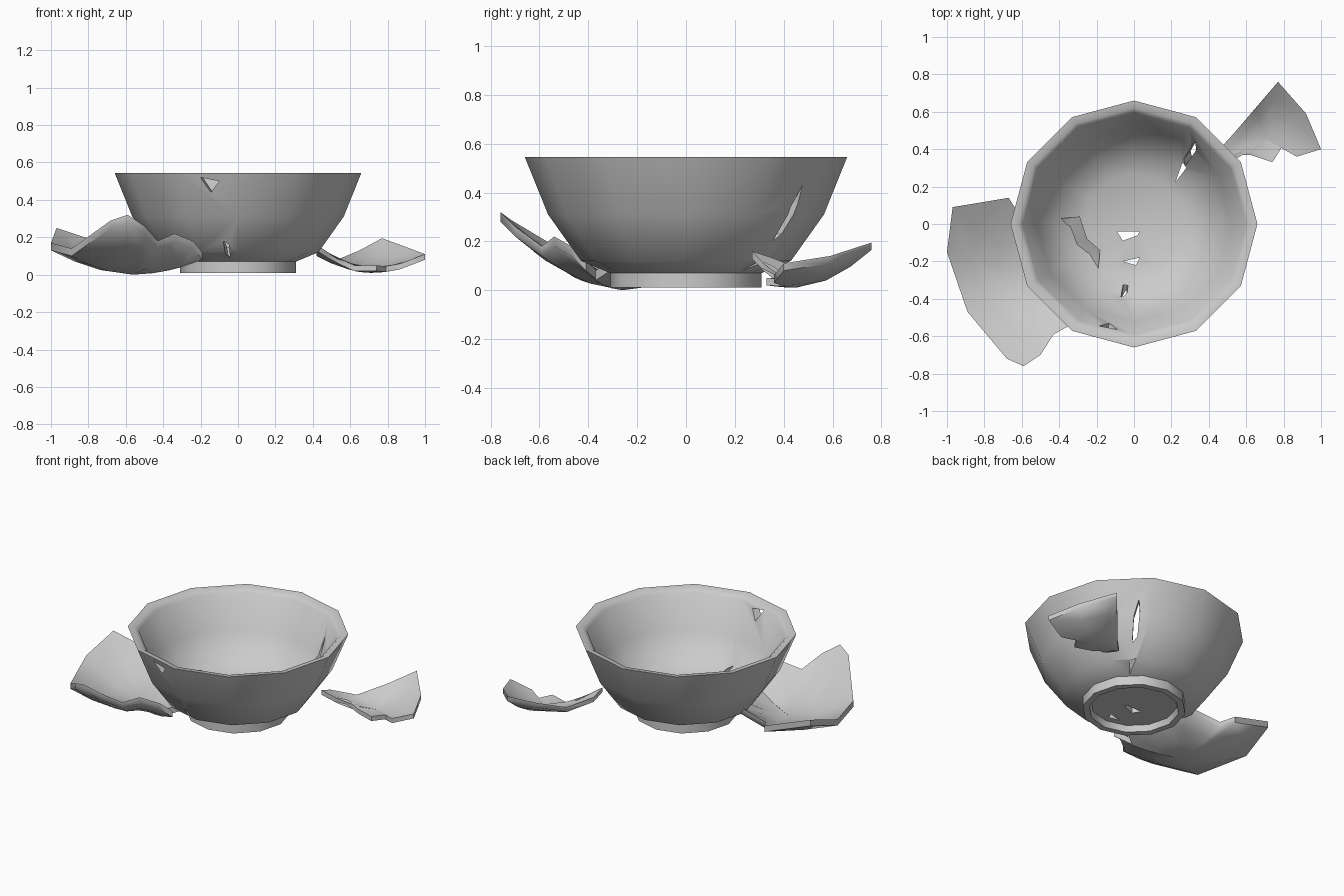
import bpy, bmesh, math
from mathutils import Vector

if "Cube" in bpy.data.objects:
    bpy.data.objects.remove(bpy.data.objects["Cube"])


def add_object(name, bm):
    bmesh.ops.recalc_face_normals(bm, faces=bm.faces[:])
    mesh = bpy.data.meshes.new(name)
    bm.to_mesh(mesh)
    bm.free()
    ob = bpy.data.objects.new(name, mesh)
    bpy.context.collection.objects.link(ob)
    return ob


def select_only(ob):
    bpy.ops.object.select_all(action='DESELECT')
    ob.select_set(True)
    bpy.context.view_layer.objects.active = ob


def smooth(ob, angle):
    select_only(ob)
    bpy.ops.object.shade_smooth_by_angle(angle=math.radians(angle))


def lathe(name, profile, sides):
    """Spin a closed profile whose first and last points lie on the axis."""
    bm = bmesh.new()
    bottom = bm.verts.new((0, 0, profile[0][1]))
    top = bm.verts.new((0, 0, profile[-1][1]))
    rings = []
    for r, z in profile[1:-1]:
        rings.append([bm.verts.new((r * math.cos(2 * math.pi * i / sides),
                                    r * math.sin(2 * math.pi * i / sides), z))
                      for i in range(sides)])
    for i in range(sides):
        j = (i + 1) % sides
        bm.faces.new((bottom, rings[0][i], rings[0][j]))
        for a, b in zip(rings, rings[1:]):
            bm.faces.new((a[i], a[j], b[j], b[i]))
        bm.faces.new((top, rings[-1][i], rings[-1][j]))
    return add_object(name, bm)


def cut_prism(target, points, offset):
    """Cut a polygon pushed along offset out of target."""
    bm = bmesh.new()
    a = [bm.verts.new(p) for p in points]
    b = [bm.verts.new(Vector(p) + Vector(offset)) for p in points]
    bm.faces.new(a)
    bm.faces.new(b[::-1])
    for i in range(len(a)):
        j = (i + 1) % len(a)
        bm.faces.new((a[i], b[i], b[j], a[j]))
    cutter = add_object('chip_cutter', bm)
    cutter.hide_render = True
    backup = target.data.copy()
    cut = target.modifiers.new('chip', 'BOOLEAN')
    cut.operation, cut.solver, cut.object = 'DIFFERENCE', 'EXACT', cutter
    select_only(target)
    bpy.ops.object.modifier_apply(modifier=cut.name)
    # keep the uncut bowl if a cut removed too much
    if len(target.data.vertices) < len(backup.vertices):
        target.data = backup
    bpy.data.objects.remove(cutter)


def shard(name, centre, outline, thickness):
    """Dished fragment: broken outline, two inner rings and a low centre."""
    bm = bmesh.new()
    c = Vector(centre)
    mid = bm.verts.new(c)
    rings = []
    for f in (0.4, 0.72, 1.0):
        ring = []
        for p in outline:
            d = Vector(p) - c
            ring.append(bm.verts.new((c.x + d.x * f, c.y + d.y * f, c.z + d.z * f ** 1.8)))
        rings.append(ring)
    n = len(outline)
    for i in range(n):
        j = (i + 1) % n
        bm.faces.new((mid, rings[0][i], rings[0][j]))
        for a, b in zip(rings, rings[1:]):
            bm.faces.new((a[i], b[i], b[j], a[j]))
    # thicken upward with a matching second skin
    skin = bmesh.ops.extrude_face_region(bm, geom=bm.faces[:], use_keep_orig=True)
    for v in skin['geom']:
        if isinstance(v, bmesh.types.BMVert):
            v.co.z += thickness
    ob = add_object(name, bm)
    smooth(ob, 60)
    return ob


# Bowl: twelve-sided, with a foot ring and thick wall
bowl = lathe('bowl', [
    (0, 0.05), (0.26, 0.05), (0.27, 0.01), (0.31, 0.01), (0.31, 0.07),
    (0.43, 0.12), (0.565, 0.31), (0.66, 0.545), (0.62, 0.54),
    (0.595, 0.52), (0.52, 0.31), (0.40, 0.17), (0.27, 0.115), (0, 0.105)], 12)
smooth(bowl, 40)

# Wall chips, cut radially: angle, then sideways and height positions
for angle, pts in (
        (50, [(-0.01, 0.2), (0.02, 0.23), (0.035, 0.36), (0.03, 0.43), (0.0, 0.34)]),
        (256, [(-0.05, 0.52), (0.05, 0.5), (0.0, 0.44), (-0.02, 0.47)]),
        (262, [(-0.01, 0.11), (0.01, 0.09), (0.015, 0.16), (-0.015, 0.18)])):
    a = math.radians(angle)
    out, side = Vector((math.cos(a), math.sin(a), 0)), Vector((-math.sin(a), math.cos(a), 0))
    cut_prism(bowl, [out * 0.33 + side * s + Vector((0, 0, z)) for s, z in pts], out * 0.45)

# Floor chips, cut vertically
for pts in (
        [(-0.09, -0.04), (0.03, -0.04), (0.02, -0.06), (-0.06, -0.09)],
        [(-0.06, -0.2), (0.03, -0.18), (0.01, -0.22)],
        [(0.22, 0.22), (0.28, 0.3), (0.26, 0.33)]):
    cut_prism(bowl, [(x, y, -0.1) for x, y in pts], (0, 0, 0.4))

# Large fragment leaning under the left side
shard('large_shard', (-0.56, -0.26, 0.0), [
    (-0.97, 0.09, 0.21), (-0.67, 0.14, 0.11), (-0.62, 0.06, 0.09),
    (-0.38, 0.03, 0.13), (-0.29, 0.04, 0.15), (-0.25, -0.08, 0.14),
    (-0.18, -0.14, 0.11), (-0.2, -0.31, 0.08), (-0.3, -0.37, 0.04),
    (-0.19, -0.41, 0.08), (-0.24, -0.47, 0.14), (-0.34, -0.54, 0.18),
    (-0.43, -0.59, 0.14), (-0.5, -0.7, 0.22), (-0.59, -0.76, 0.28),
    (-0.68, -0.72, 0.25), (-0.89, -0.47, 0.1), (-1.0, -0.15, 0.13)], 0.04)

# Small fragment behind the right side
shard('small_shard', (0.71, 0.45, 0.01), [
    (0.42, 0.27, 0.13), (0.42, 0.36, 0.1), (0.53, 0.48, 0.05), (0.65, 0.62, 0.1),
    (0.77, 0.76, 0.165), (0.92, 0.59, 0.11), (1.0, 0.4, 0.08),
    (0.87, 0.36, 0.03), (0.79, 0.41, 0.015), (0.74, 0.33, 0.02),
    (0.62, 0.37, 0.02), (0.53, 0.37, 0.06), (0.48, 0.31, 0.09)], 0.03)
